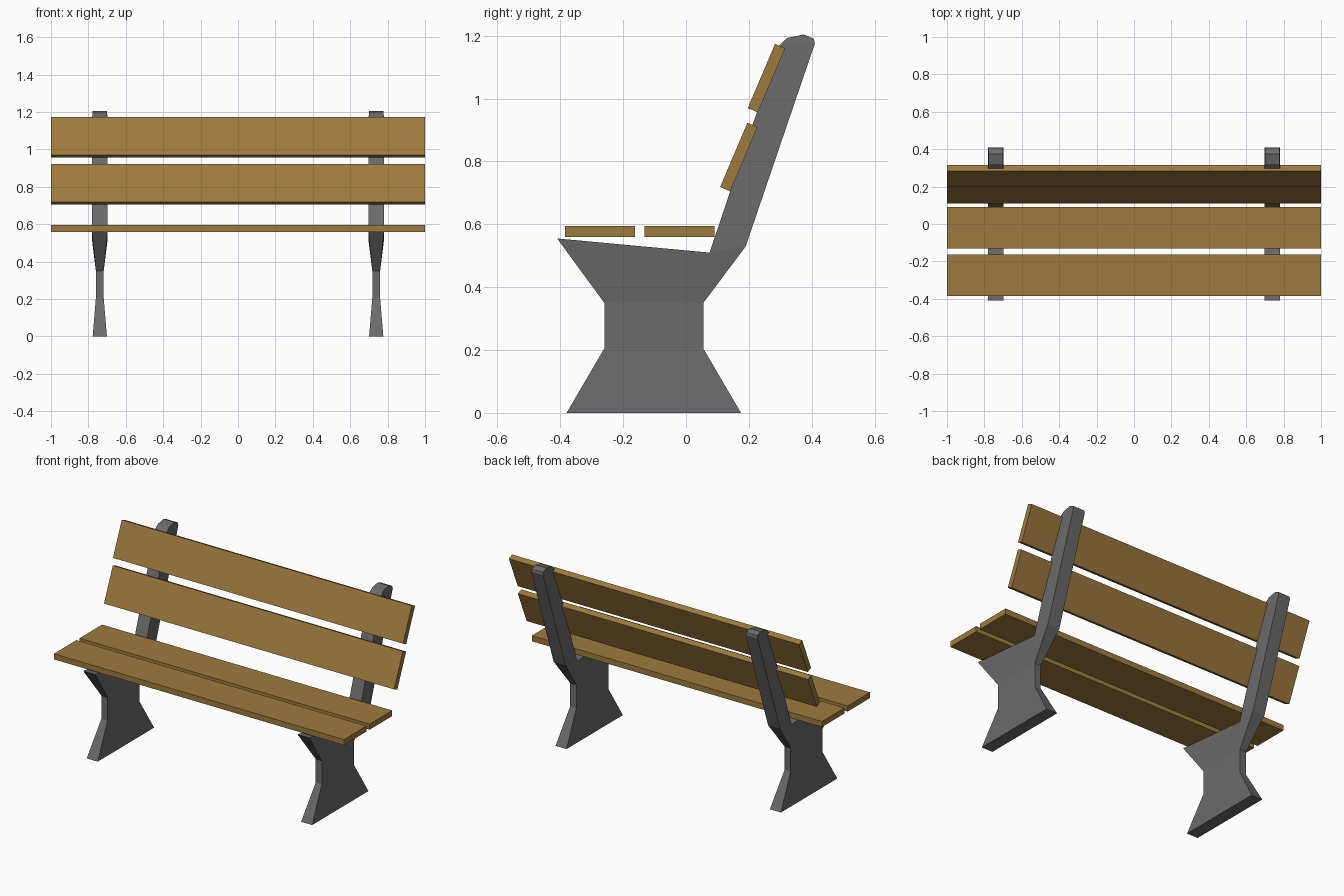
import bpy, bmesh, math

cube = bpy.data.objects.get("Cube")
if cube:
    bpy.data.objects.remove(cube, do_unlink=True)


def make_material(name, color):
    mat = bpy.data.materials.new(name)
    mat.use_nodes = True
    mat.diffuse_color = color
    mat.node_tree.nodes["Principled BSDF"].inputs["Base Color"].default_value = color
    return mat


WOOD = make_material("brown wood", (0.34, 0.195, 0.047, 1))
METAL = make_material("grey cast metal", (0.145, 0.145, 0.145, 1))


def add_object(name, bm, mat):
    bmesh.ops.recalc_face_normals(bm, faces=bm.faces)
    mesh = bpy.data.meshes.new(name)
    bm.to_mesh(mesh)
    bm.free()
    mesh.materials.append(mat)
    obj = bpy.data.objects.new(name, mesh)
    bpy.context.collection.objects.link(obj)
    return obj


# Side outline of a support: y, z and half thickness at each corner
OUTLINE = {
    "foot_front": (-0.38, 0, 0.038), "foot_back": (0.175, 0, 0.038),
    "low_front": (-0.26, 0.205, 0.021), "low_back": (0.055, 0.205, 0.021),
    "waist_front": (-0.26, 0.35, 0.021), "waist_back": (0.055, 0.35, 0.021),
    "seat_front": (-0.41, 0.555, 0.041), "crease": (0.075, 0.51, 0.041),
    "hip": (0.19, 0.53, 0.041),
    "neck_front": (0.297, 1.17, 0.041), "neck_back": (0.41, 1.175, 0.041),
    "cap_front": (0.322, 1.193, 0.038), "cap_top": (0.375, 1.204, 0.038),
    "cap_back": (0.407, 1.19, 0.038),
}
PANELS = [
    "foot_front foot_back low_back low_front",
    "low_front low_back waist_back waist_front",
    "waist_front waist_back crease seat_front",
    "waist_back hip crease",
    "crease hip neck_back neck_front",
    "neck_front neck_back cap_back cap_top cap_front",
]


def add_support(name, x):
    bm = bmesh.new()
    sides = [{k: bm.verts.new((x + s * w, y, z)) for k, (y, z, w) in OUTLINE.items()}
             for s in (-1, 1)]
    edges = {}
    for panel in PANELS:
        keys = panel.split()
        for side in sides:
            bm.faces.new([side[k] for k in keys])
        for a, b in zip(keys, keys[1:] + keys[:1]):
            edges.setdefault(frozenset((a, b)), []).append((a, b))
    # Bridge the rim, where an edge belongs to only one panel
    for uses in edges.values():
        if len(uses) == 1:
            a, b = uses[0]
            bm.faces.new((sides[0][a], sides[0][b], sides[1][b], sides[1][a]))
    return add_object(name, bm, METAL)


def add_slat(name, y, z, tilt):
    bm = bmesh.new()
    bmesh.ops.create_cube(bm, size=1)
    bmesh.ops.scale(bm, vec=(2, 0.222, 0.035), verts=bm.verts)
    obj = add_object(name, bm, WOOD)
    obj.location = (0, y, z)
    obj.rotation_euler.x = math.radians(tilt)
    return obj


# Two cast supports
add_support("right_support", -0.739)
add_support("left_support", 0.739)

# Seat and backrest slats
add_slat("front_seat_slat", -0.274, 0.577, 0)
add_slat("rear_seat_slat", -0.021, 0.577, 0)
add_slat("lower_back_slat", 0.168, 0.814, 67)
add_slat("upper_back_slat", 0.256, 1.065, 67)
